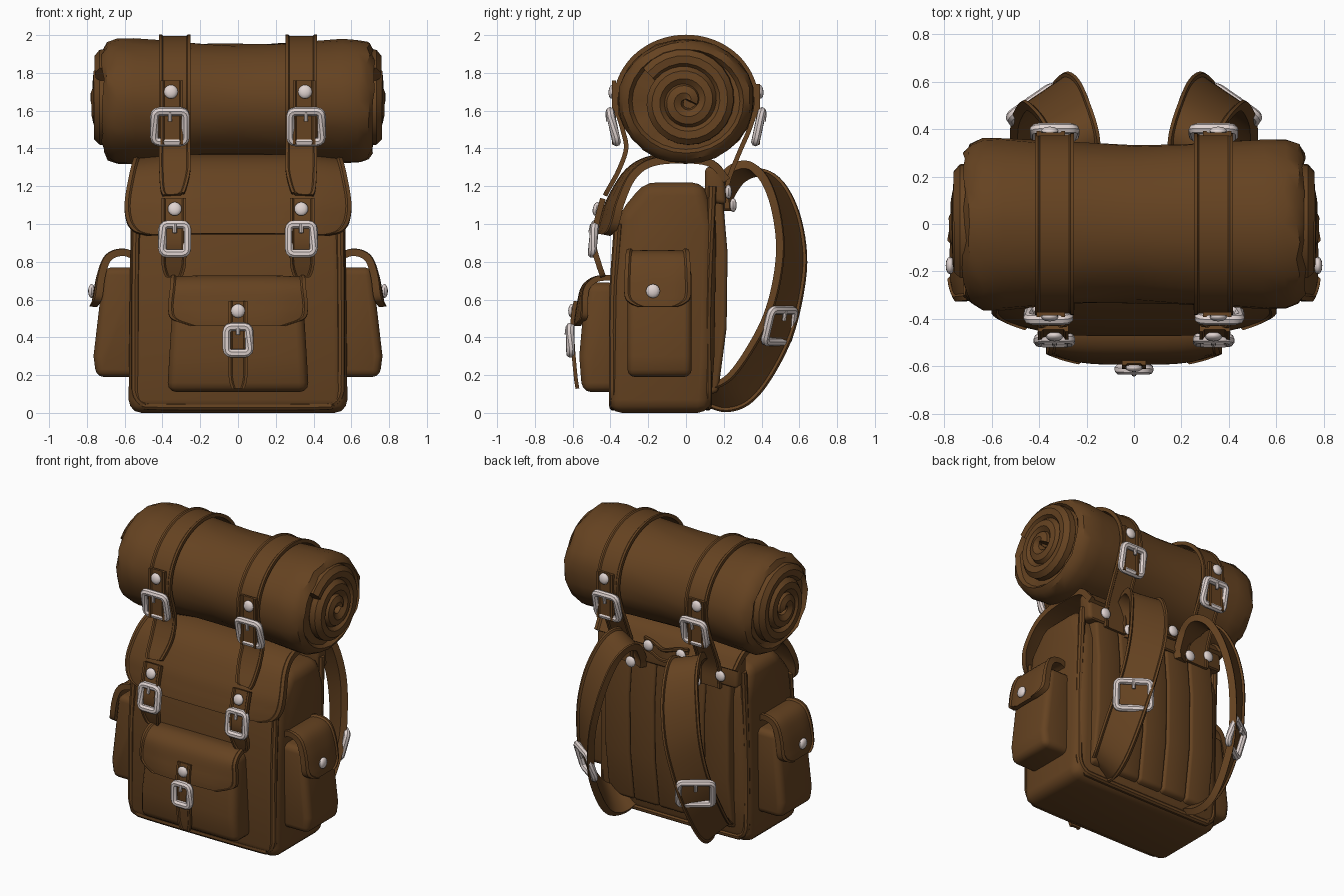
import bpy, bmesh, math, random
from mathutils import Vector, Matrix

cube = bpy.data.objects.get("Cube")
if cube:
    bpy.data.objects.remove(cube)
random.seed(4)


def material(name, colour):
    m = bpy.data.materials.new(name)
    m.use_nodes = True
    m.diffuse_color = (*colour, 1)
    bsdf = m.node_tree.nodes["Principled BSDF"]
    bsdf.inputs["Base Color"].default_value = (*colour, 1)
    bsdf.inputs["Roughness"].default_value = 0.7
    return m


LEATHER = material("brown leather", (0.13, 0.055, 0.015))
METAL = material("pale metal", (0.74, 0.65, 0.63))


def finish(name, bm, mat, mirror=False):
    """Turn a bmesh into a smooth shaded object, optionally mirrored over x."""
    bmesh.ops.recalc_face_normals(bm, faces=bm.faces)
    mesh = bpy.data.meshes.new(name)
    bm.to_mesh(mesh)
    bm.free()
    mesh.materials.append(mat)
    ob = bpy.data.objects.new(name, mesh)
    bpy.context.collection.objects.link(ob)
    if mirror:
        ob.modifiers.new("Mirror", 'MIRROR').use_mirror_merge = False
    bpy.ops.object.select_all(action='DESELECT')
    ob.select_set(True)
    bpy.context.view_layer.objects.active = ob
    bpy.ops.object.shade_smooth_by_angle(angle=math.radians(35))


def spline(points, steps=5):
    """Catmull-Rom curve through the points."""
    p = [Vector(q) for q in points]
    p = [p[0] * 2 - p[1]] + p + [p[-1] * 2 - p[-2]]
    out = []
    for a, b, c, d in zip(p, p[1:], p[2:], p[3:]):
        for i in range(steps):
            t = i / steps
            out.append((b * 2 + (c - a) * t + (a * 2 - b * 5 + c * 4 - d) * t ** 2
                        + (b * 3 - a - c * 3 + d) * t ** 3) / 2)
    return out + [p[-2]]


def sweep(bm, rings, closed=False):
    """Skin a list of vertex rings."""
    rings = [[bm.verts.new(v) for v in r] for r in rings]
    n = len(rings[0])
    for a, b in zip(rings, rings[1:] + rings[:1] if closed else rings[1:]):
        for i in range(n):
            j = (i + 1) % n
            bm.faces.new((a[i], a[j], b[j], b[i]))
    if not closed:
        bm.faces.new(rings[0])
        bm.faces.new(rings[-1])


def band(name, points, thick=0.03, start=(1, 0, 0), end=None, mirror=False, rim=0.014, crown=0.0):
    """Leather band with raised rims; each point is x, y, z, width.
    The width direction turns from start to end; crown droops the sides towards the end."""
    path = spline(points)
    rings = []
    for i, q in enumerate(path):
        f = i / (len(path) - 1)
        t = (path[min(i + 1, len(path) - 1)] - path[max(i - 1, 0)]).to_3d().normalized()
        w = Vector(start).lerp(Vector(end or start), f)
        w = (w - t * w.dot(t)).normalized()
        n = t.cross(w)
        h = q.w / 2
        widest = max(p.w for p in path) / 2
        inner = h - rim * 1.5
        section = ([(-h, 1), (rim - h, 1)] + [(inner * k / 5, 0.7) for k in range(-5, 6)]
                   + [(h - rim, 1), (h, 1)] + [(h * k / 5, 0) for k in range(5, -6, -1)])
        rings.append([q.to_3d() + w * u + n * (v * thick - crown * f * (u / widest) ** 4)
                      for u, v in section])
    bm = bmesh.new()
    sweep(bm, rings)
    finish(name, bm, LEATHER, mirror)


def yz(x, width, pairs):
    return [(x, y, z, width) for y, z in pairs]


def add_tube(bm, points, radius, closed=False, sides=8):
    pts = [Vector(p) for p in points]
    n = len(pts)
    rings = []
    ref = None
    for i, p in enumerate(pts):
        a, b = (pts[i - 1], pts[(i + 1) % n]) if closed else (pts[max(i - 1, 0)], pts[min(i + 1, n - 1)])
        t = (b - a).normalized()
        ref = t.orthogonal() if ref is None else ref - t * ref.dot(t)
        ref.normalize()
        side = t.cross(ref)
        rings.append([p + (ref * math.cos(k) + side * math.sin(k)) * radius
                      for k in (math.tau * s / sides for s in range(sides))])
    sweep(bm, rings, closed)


def tube(name, points, radius, mirror=False):
    bm = bmesh.new()
    add_tube(bm, points, radius)
    finish(name, bm, LEATHER, mirror)


def prism(name, profile, start, end, axis='x', bevel=0.03, taper=0.0, mirror=False):
    """Extrude a (y, z) or (x, z) profile and round its edges."""
    bm = bmesh.new()
    place = (lambda s, p: (s, p[0], p[1])) if axis == 'x' else (lambda s, p: (p[0], s, p[1]))
    sweep(bm, [[place(s, p) for p in profile] for s in (start, end)])
    bmesh.ops.recalc_face_normals(bm, faces=bm.faces)
    low = min(p[1] for p in profile)
    for v in bm.verts:
        v.co.x *= 1 - taper * (v.co.z - low)
    sharp = [e for e in bm.edges if e.calc_face_angle(0) > 0.4]
    bmesh.ops.bevel(bm, geom=sharp, offset=bevel, segments=3, profile=0.5,
                    affect='EDGES', clamp_overlap=True)
    finish(name, bm, LEATHER, mirror)


def placed(centre, tilt=0, yaw=0):
    return (Matrix.Translation(centre) @ Matrix.Rotation(math.radians(yaw), 4, 'Z')
            @ Matrix.Rotation(math.radians(tilt), 4, 'X'))


def buckle(name, centre, w, h, tilt=0, yaw=0, mirror=True):
    """Rounded metal frame with a prong, facing -y before turning."""
    bm = bmesh.new()
    r = 0.025
    loop = []
    for k, (sx, sz) in enumerate(((1, 1), (-1, 1), (-1, -1), (1, -1))):
        for s in range(4):
            a = math.radians(90 * k + 30 * s)
            loop.append((sx * (w / 2 - r) + r * math.cos(a), 0, sz * (h / 2 - r) + r * math.sin(a)))
    add_tube(bm, loop, 0.023, closed=True)
    add_tube(bm, [(0, -0.015, h / 2), (0, -0.02, h / 5)], 0.011)
    bm.transform(placed(centre, tilt, yaw))
    finish(name, bm, METAL, mirror)


def stud(name, centre, tilt=0, yaw=0, mirror=True):
    bm = bmesh.new()
    bmesh.ops.create_uvsphere(bm, u_segments=12, v_segments=8, radius=0.037)
    bm.transform(placed(centre, tilt, yaw) @ Matrix.Diagonal((1, 0.5, 1, 1)))
    finish(name, bm, METAL, mirror)


# Main sack with piping around the front and back edges
prism("main_sack", [(-0.41, 0), (0.13, 0), (0.15, 0.3), (0.16, 1.0), (0.1, 1.22),
                    (-0.22, 1.22), (-0.36, 1.05), (-0.4, 0.7)], -0.58, 0.58, bevel=0.07, taper=0.02)
for label, low, high, top in (("front", -0.385, -0.36, 1.0), ("back", 0.115, 0.14, 1.2)):
    side = [(0.54, high, top), (0.545, low, 0.6), (0.545, low, 0.2), (0.54, low, 0.1),
            (0.5, low, 0.05), (0.4, low, 0.035)]
    tube(label + "_piping", spline([(-x, y, z) for x, y, z in side] + side[::-1]), 0.022)

# Padded back slats, top yoke and grab handle
slat = [(0.1, 0.09), (0.17, 0.11), (0.215, 0.45), (0.22, 0.85), (0.19, 1.2), (0.1, 1.27)]
for i in range(-2, 3):
    prism("back_slat", slat, i * 0.19 - 0.094, i * 0.19 + 0.094, bevel=0.02)
prism("back_yoke", [(0.1, 1.12), (0.215, 1.1), (0.205, 1.24), (0.15, 1.31), (0.1, 1.3)], -0.54, 0.54)
band("grab_handle", [(-0.17, 0.2, 1.24, 0.09), (-0.09, 0.215, 1.23, 0.09), (0, 0.235, 1.21, 0.09),
                     (0.09, 0.215, 1.23, 0.09), (0.17, 0.2, 1.24, 0.09)], 0.02, start=(0, 0, -1))
stud("handle_stud", (0.125, 0.235, 1.24), yaw=180)

# Main flap, drooping at its sides
band("main_flap", [(0, 0.2, 1.22, 1.08), (0, 0.13, 1.31, 1.1), (0, 0, 1.34, 1.1), (0, -0.18, 1.335, 1.11),
                   (0, -0.3, 1.27, 1.15), (0, -0.39, 1.13, 1.2), (0, -0.425, 1.03, 1.18),
                   (0, -0.44, 0.97, 1.1), (0, -0.445, 0.945, 0.96)], thick=0.04, rim=0.02, crown=0.11)

# Bedroll: waisted cylinder with recessed ends
CENTRE = 1.65
half = [(0, 0.3), (0.2, 0.308), (0.38, 0.32), (0.55, 0.33), (0.64, 0.328), (0.69, 0.31),
        (0.715, 0.275), (0.69, 0.255), (0.68, 0.02)]
rings = []
for x, r in [(-x, r) for x, r in half[:0:-1]] + half:
    rings.append([])
    for k in range(28):
        a = math.tau * k / 28
        q = r + (random.uniform(-0.006, 0.006) if r > 0.29 else 0)
        rings[-1].append((x + random.uniform(-0.01, 0.01), (q + 0.03) * math.cos(a), CENTRE + q * math.sin(a)))
bm = bmesh.new()
sweep(bm, rings)
finish("bedroll", bm, LEATHER)

# Rolled layers showing at the ends
coil = []
for k in range(61):
    a = k / 60 * 2.4 * math.tau
    r = 0.02 + 0.22 * k / 60
    coil.append((0.73 - 0.1 * r, r * math.cos(a), CENTRE + r * math.sin(a)))
tube("bedroll_coil", coil, 0.054, mirror=True)

# Bedroll straps, from the back yoke over the roll to the flap
over = [(0.36 * math.cos(math.radians(a)), CENTRE + 0.328 * math.sin(math.radians(a)))
        for a in range(-25, 206, 23)]
path = yz(0.335, 0.165, [(0.205, 1.08), (0.21, 1.22), (0.27, 1.38)] + over + [(-0.305, 1.4), (-0.345, 1.28)])
band("bedroll_strap", path + [(0.345, -0.405, 1.17, 0.13), (0.345, -0.415, 1.15, 0.09)], 0.024, mirror=True)
for label, s, yaw, heights in (("front", -1, 0, (1.76, 1.6, 1.42)), ("back", 1, 180, (1.42, 1.6, 1.74))):
    x = 0.36 if s < 0 else 0.335
    buckle("bedroll_buckle_" + label, (x, s * 0.385, 1.515), 0.165, 0.165, 12, yaw)
    band("bedroll_tab_" + label, yz(0.35, 0.12, [(s * 0.37, z) for z in heights]), 0.022, mirror=True)
    stud("bedroll_stud_" + label, (0.355, s * 0.392, 1.7), -5, yaw)

# Flap straps and buckles
band("flap_strap", yz(0.34, 0.13, [(-0.425, 1.13), (-0.455, 1.02), (-0.475, 0.9), (-0.45, 0.8)])
     + [(0.34, -0.43, 0.74, 0.1), (0.34, -0.425, 0.725, 0.07)], mirror=True)
buckle("flap_buckle", (0.335, -0.49, 0.92), 0.13, 0.155, -6)
stud("flap_stud", (0.335, -0.475, 1.08), -12)
stud("yoke_stud", (0.42, 0.225, 1.17))

# Front pocket with its flap, strap and buckle
prism("front_pocket", [(-0.36, 0.11), (-0.55, 0.11), (-0.565, 0.3), (-0.53, 0.69), (-0.36, 0.69)],
      -0.375, 0.375, bevel=0.05, taper=0.16)
band("front_pocket_flap", [(0, -0.38, 0.7, 0.7), (0, -0.47, 0.705, 0.71), (0, -0.535, 0.66, 0.72),
                           (0, -0.56, 0.56, 0.74), (0, -0.57, 0.5, 0.7), (0, -0.572, 0.46, 0.5)],
     thick=0.03, rim=0.018, crown=0.07)
band("front_pocket_strap", yz(0, 0.1, [(-0.575, 0.59), (-0.59, 0.5), (-0.59, 0.38), (-0.575, 0.2)])
     + [(0, -0.565, 0.13, 0.07)], 0.02)
buckle("front_pocket_buckle", (0, -0.612, 0.385), 0.12, 0.14, mirror=False)
stud("front_pocket_stud", (0, -0.605, 0.54), mirror=False)

# Side pockets with arched flaps
prism("side_pocket", [(0.5, 0.19), (0.75, 0.19), (0.765, 0.3), (0.71, 0.77), (0.5, 0.77)],
      -0.31, 0.03, axis='y', bevel=0.04, mirror=True)
band("side_pocket_flap", [(0.55, -0.15, 0.81, 0.3), (0.61, -0.15, 0.835, 0.32), (0.68, -0.15, 0.815, 0.34),
                          (0.72, -0.15, 0.73, 0.35), (0.742, -0.15, 0.62, 0.35),
                          (0.748, -0.15, 0.58, 0.29), (0.75, -0.15, 0.56, 0.2)],
     thick=0.038, start=(0, 1, 0), mirror=True, rim=0.02, crown=0.04)
stud("side_pocket_stud", (0.775, -0.175, 0.645), yaw=90)

# Shoulder straps: lower end first, twisting outward
band("shoulder_strap", [(0.36, 0.12, 0.12, 0.18), (0.38, 0.2, 0.105, 0.2), (0.4, 0.28, 0.145, 0.22),
                        (0.41, 0.37, 0.265, 0.23), (0.405, 0.465, 0.45, 0.23), (0.38, 0.52, 0.65, 0.23),
                        (0.35, 0.54, 0.85, 0.24), (0.315, 0.51, 1.05, 0.24), (0.28, 0.445, 1.2, 0.22),
                        (0.255, 0.36, 1.265, 0.21), (0.25, 0.27, 1.24, 0.19), (0.25, 0.21, 1.14, 0.17),
                        (0.25, 0.205, 1.07, 0.15)],
     thick=0.045, start=(0.7, -0.6, 0.85), end=(0.86, -0.45, 0), mirror=True)
buckle("shoulder_buckle", (0.42, 0.495, 0.46), 0.215, 0.175, 16, 145)
stud("shoulder_stud", (0.25, 0.25, 1.1))
